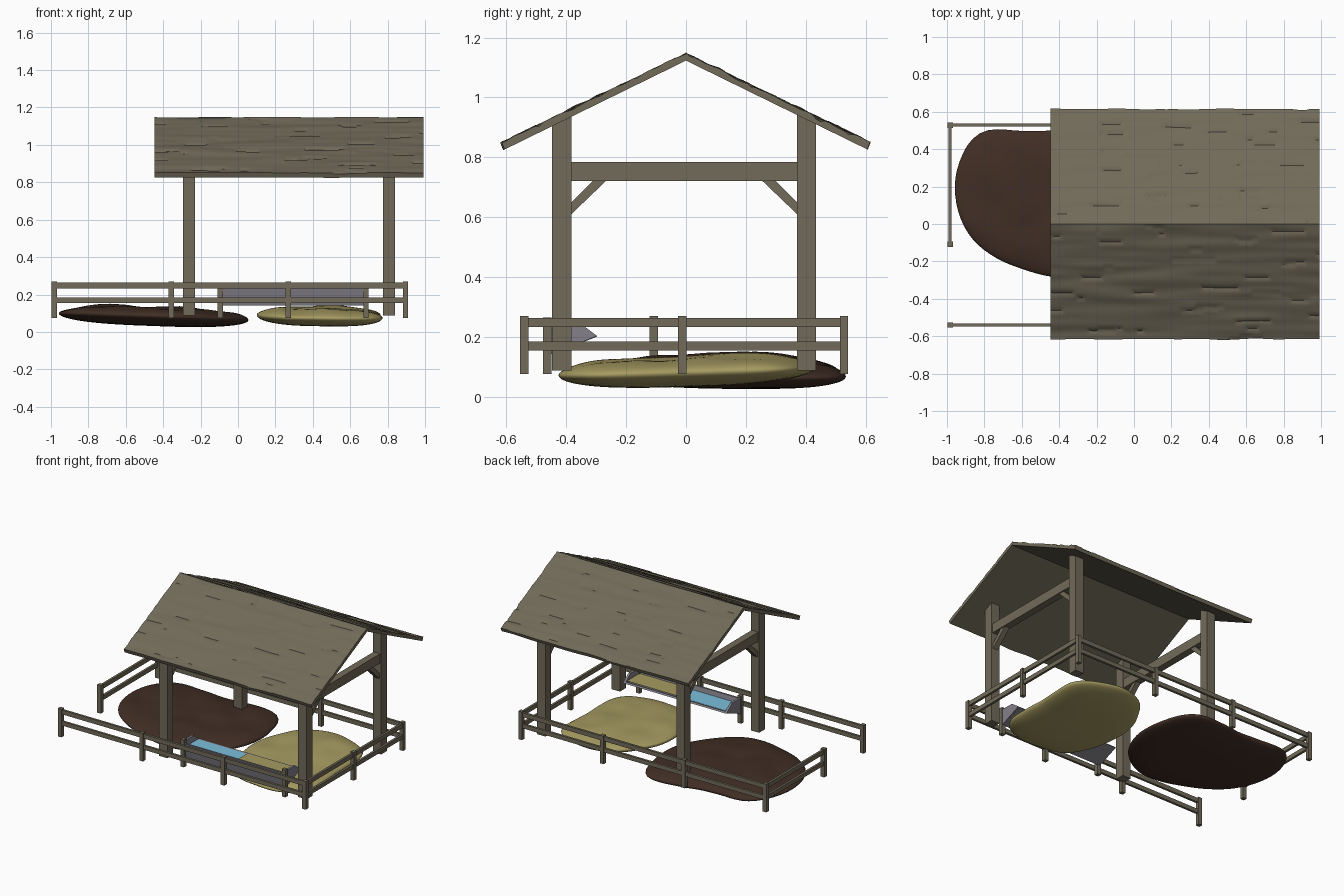
import bpy, bmesh, math
from mathutils import Vector, noise

cube = bpy.data.objects.get("Cube")
if cube:
    bpy.data.objects.remove(cube, do_unlink=True)


def material(name, rgb):
    m = bpy.data.materials.new(name)
    m.use_nodes = True
    m.diffuse_color = (*rgb, 1)
    m.node_tree.nodes["Principled BSDF"].inputs["Base Color"].default_value = (*rgb, 1)
    return m


WOOD = material("weathered wood", (0.165, 0.145, 0.1))
MUD = material("dark mud", (0.052, 0.027, 0.018))
HAY = material("straw yellow", (0.38, 0.325, 0.12))
METAL = material("trough grey", (0.23, 0.22, 0.25))
WATER = material("water blue", (0.2, 0.52, 0.72))


def finish(name, bm, mat, smooth=False):
    bmesh.ops.recalc_face_normals(bm, faces=bm.faces)
    mesh = bpy.data.meshes.new(name)
    bm.to_mesh(mesh)
    bm.free()
    mesh.materials.append(mat)
    ob = bpy.data.objects.new(name, mesh)
    bpy.context.collection.objects.link(ob)
    if smooth:
        bpy.ops.object.select_all(action='DESELECT')
        ob.select_set(True)
        bpy.context.view_layer.objects.active = ob
        bpy.ops.object.shade_smooth_by_angle(angle=math.radians(40))
    return ob


def box(name, x, y, z, mat=WOOD):
    """Box from (low, high) ranges on each axis."""
    bm = bmesh.new()
    bmesh.ops.create_cube(bm, size=1)
    for v in bm.verts:
        v.co = [r[0] + (c + 0.5) * (r[1] - r[0]) for c, r in zip(v.co, (x, y, z))]
    return finish(name, bm, mat)


def prism(name, profile, x0, x1, mat):
    """Extrude a (y, z) outline along x."""
    bm = bmesh.new()
    face = bm.faces.new([bm.verts.new((x0, y, z)) for y, z in profile])
    new = bmesh.ops.extrude_face_region(bm, geom=[face], use_keep_orig=True)["geom"]
    for v in new:
        if isinstance(v, bmesh.types.BMVert):
            v.co.x = x1
    return finish(name, bm, mat)


# Roof: two rough slabs meeting at the ridge, flat underneath
def under(y):
    return 1.123 - 0.49 * abs(y)


def roof_slope(name, side):
    bm = bmesh.new()
    bmesh.ops.create_grid(bm, x_segments=150, y_segments=45, size=1)
    new = bmesh.ops.extrude_face_region(bm, geom=bm.faces[:], use_keep_orig=True)["geom"]
    top = {v for v in new if isinstance(v, bmesh.types.BMVert)}
    for v in bm.verts:
        t = (v.co.y + 1) / 2
        x = 0.273 + 0.72 * v.co.x
        wobble = 0.007 * noise.noise(Vector((x * 5, side * 4, 0)))
        y = t * (0.606 + wobble)
        z = under(y)
        if v in top:
            # long grain running along the ridge, with narrow cracks
            grain = noise.noise(Vector((x * 2.5, y * 22, side * 7)))
            crack = noise.noise(Vector((x * 4, y * 40, side * 3 + 20)))
            lift = 0.024 + 0.007 * grain - (0.006 if crack > 0.42 else 0)
            y += 0.4 * lift * t
            z += lift
        v.co = (x, side * y, z)
    finish(name, bm, WOOD, smooth=True)


roof_slope("roof_front", -1)
roof_slope("roof_back", 1)

# Timber frames: posts, tie beam and corner braces
for label, x in (("right", -0.262), ("left", 0.808)):
    for side, y in (("front", -0.415), ("back", 0.403)):
        s = 1 if y > 0 else -1
        w = 0.032
        prism(f"post_{side}_{label}",
              [(y - w, 0.087), (y + w, 0.087), (y + w, under(y + w) + 0.005),
               (y - w, under(y - w) + 0.005)], x - w, x + w, WOOD)
        inner = y - s * w
        prism(f"brace_{side}_{label}",
              [(inner, 0.61), (inner, 0.65), (inner - s * 0.075, 0.725),
               (inner - s * 0.12, 0.725)], x - 0.018, x + 0.018, WOOD)
    box(f"tie_beam_{label}", (x - 0.025, x + 0.025), (-0.385, 0.373), (0.72, 0.785))


# Fence: posts with two rails on each run
def fence_post(name, x, y):
    box(name, (x - 0.014, x + 0.014), (y - 0.014, y + 0.014), (0.075, 0.27))


XR, XL, YF, YB = -0.983, 0.895, -0.54, 0.528
for side, y in (("front", YF), ("back", YB)):
    for i in range(4):
        fence_post(f"fence_post_{side}_{i}", XR + (XL - XR) * i / 3, y)
fence_post("fence_post_left_middle", XL, -0.012)
fence_post("fence_post_right_end", XR, -0.108)
for level, z in (("lower", (0.155, 0.184)), ("upper", (0.233, 0.263))):
    for side, y in (("front", YF), ("back", YB)):
        box(f"{level}_rail_{side}", (XR, XL), (y - 0.008, y + 0.008), z)
    box(f"{level}_rail_left", (XL - 0.008, XL + 0.008), (YF, YB), z)
    box(f"{level}_rail_right", (XR - 0.008, XR + 0.008), (-0.108, YB), z)

# Feeding trough: open channel, end boards, legs, water and fodder
T0, T1 = -0.095, 0.685
prism("trough_channel",
      [(-0.475, 0.24), (-0.455, 0.14), (-0.298, 0.2), (-0.306, 0.21),
       (-0.445, 0.155), (-0.463, 0.24)], T0, T1, METAL)
for label, x in (("right", T0), ("left", T1)):
    prism(f"trough_end_{label}",
          [(-0.475, 0.25), (-0.36, 0.25), (-0.297, 0.203), (-0.455, 0.14)],
          x - 0.008, x + 0.008, METAL)
    box(f"trough_leg_{label}", (x - 0.014, x + 0.014), (-0.478, -0.45), (0.075, 0.265))
fill = [(-0.462, 0.208), (-0.318, 0.208), (-0.445, 0.158)]
prism("trough_water", fill, T0 + 0.008, 0.295, WATER)
prism("trough_fodder", [(y, z + 0.004) for y, z in fill], 0.295, T1 - 0.008, HAY)


# Ground heaps: flattened lumps with an uneven outline
def heap(name, mat, center, outline, slope, rise, sink, seed):
    """outline holds radii at equal angles, slope gives rim height z = a + b*x + c*y."""
    n = len(outline)

    def radius(angle):
        f = (angle / math.tau % 1) * n
        i, t = int(f), f % 1
        a, b, c, d = (outline[(i + k) % n] for k in (-1, 0, 1, 2))
        return b + 0.5 * t * (c - a + t * (2*a - 5*b + 4*c - d + t * (3*(b - c) + d - a)))

    bm = bmesh.new()
    bmesh.ops.create_uvsphere(bm, u_segments=72, v_segments=36, radius=1)
    for v in bm.verts:
        h = v.co.z
        flat = math.hypot(v.co.x, v.co.y)
        angle = math.atan2(v.co.y, v.co.x)
        r = radius(angle) * flat ** 0.7
        x = center[0] + r * math.cos(angle)
        y = center[1] + r * math.sin(angle)
        bump = noise.noise(Vector((x * 5, y * 5, seed)))
        z = slope[0] + slope[1] * x + slope[2] * y
        z += h * (rise + 0.02 * bump if h > 0 else sink)
        v.co = (x, y, z)
    finish(name, bm, mat, smooth=True)


heap("mud_heap", MUD, (-0.45, 0.11),
     [0.5, 0.53, 0.56, 0.45, 0.39, 0.42, 0.53, 0.53, 0.5, 0.46, 0.41, 0.38, 0.39, 0.42, 0.44, 0.47],
     (0.067, -0.036, -0.01), 0.054, 0.05, 3)
heap("straw_heap", HAY, (0.42, 0.0),
     [0.34, 0.37, 0.45, 0.44, 0.43, 0.4, 0.35, 0.33, 0.32, 0.33, 0.37, 0.42, 0.42, 0.45, 0.46, 0.38],
     (0.092, -0.015, 0.03), 0.048, 0.052, 8)
